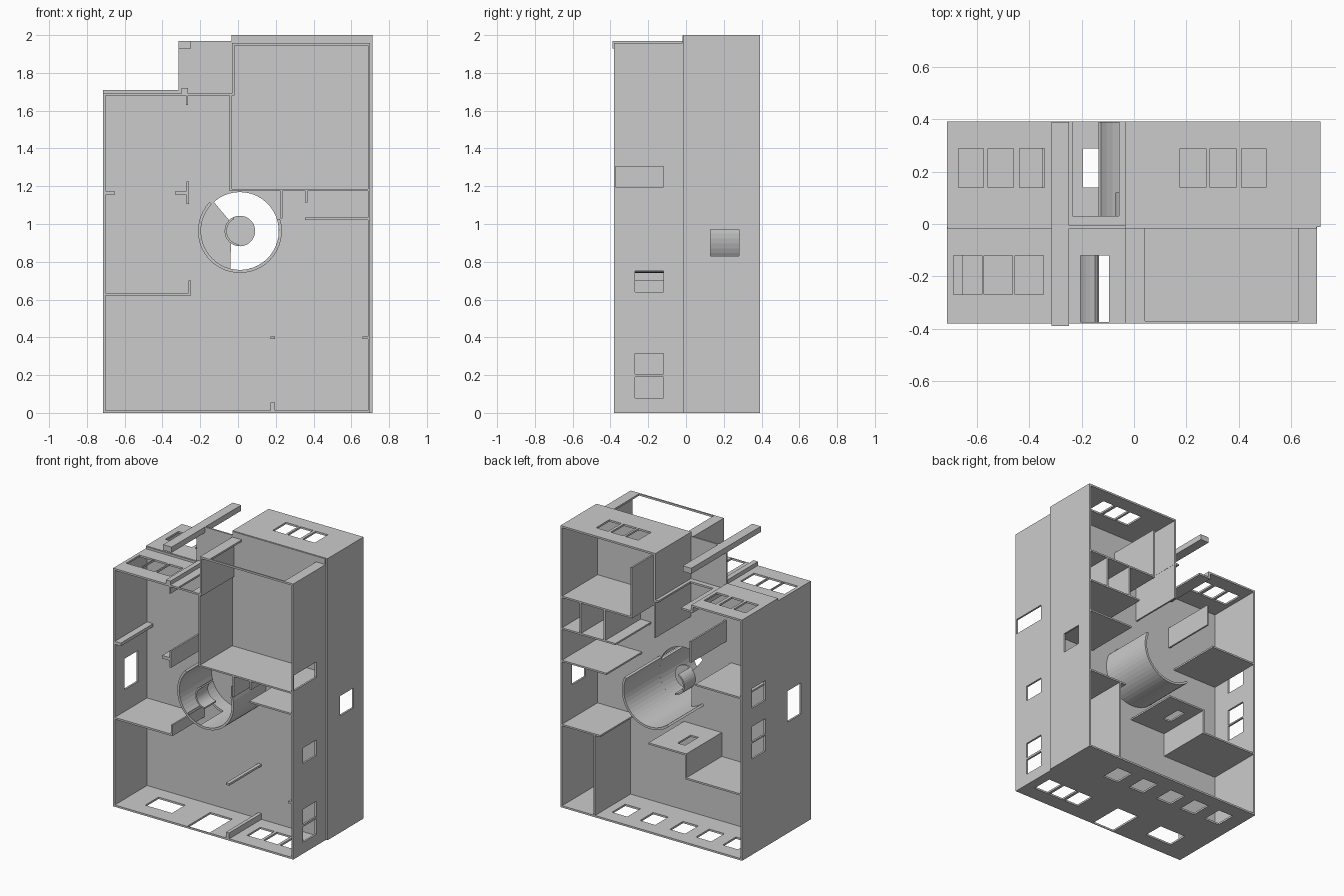
import bpy, bmesh
from math import cos, sin, radians

if "Cube" in bpy.data.objects:
    bpy.data.objects.remove(bpy.data.objects["Cube"])

T = 0.013                      # wall thickness
CX, CZ = 0.01, 0.963           # stair centre


def finish(bm, name):
    bmesh.ops.recalc_face_normals(bm, faces=bm.faces)
    me = bpy.data.meshes.new(name)
    bm.to_mesh(me)
    bm.free()
    ob = bpy.data.objects.new(name, me)
    bpy.context.collection.objects.link(ob)
    return ob


def boxes(name, items):
    """One object from (x0, x1, y0, y1, z0, z1) boxes."""
    bm = bmesh.new()
    for x0, x1, y0, y1, z0, z1 in items:
        vs = bmesh.ops.create_cube(bm, size=1)['verts']
        for v in vs:
            v.co = (x0 if v.co.x < 0 else x1, y0 if v.co.y < 0 else y1,
                    z0 if v.co.z < 0 else z1)
    return finish(bm, name)


def prism(name, pts, y0, y1):
    """Extrude an x-z outline along y."""
    bm = bmesh.new()
    a = [bm.verts.new((x, y0, z)) for x, z in pts]
    b = [bm.verts.new((x, y1, z)) for x, z in pts]
    bm.faces.new(a)
    bm.faces.new(b[::-1])
    for i in range(len(pts)):
        j = (i + 1) % len(pts)
        bm.faces.new((a[i], b[i], b[j], a[j]))
    return finish(bm, name)


def shell(name, pts, y0, y1):
    """Wall loop of thickness T inside a right-angled, anticlockwise outline."""
    n = len(pts)
    inner = []
    for i in range(n):
        (px, pz), (x, z), (qx, qz) = pts[i - 1], pts[i], pts[(i + 1) % n]
        sg = lambda v: (v > 1e-6) - (v < -1e-6)
        nx = -sg(z - pz) - sg(qz - z)
        nz = sg(x - px) + sg(qx - x)
        inner.append((x + T * nx, z + T * nz))
    bm = bmesh.new()
    L = [[bm.verts.new((x, y, z)) for x, z in p]
         for p, y in ((pts, y0), (pts, y1), (inner, y1), (inner, y0))]
    for k in range(4):
        for i in range(n):
            j = (i + 1) % n
            bm.faces.new((L[k][i], L[k][j], L[(k + 1) % 4][j], L[(k + 1) % 4][i]))
    return finish(bm, name)


def arc(r, a0, a1, n):
    return [(CX + r * cos(radians(a0 + (a1 - a0) * i / n)),
             CZ + r * sin(radians(a0 + (a1 - a0) * i / n))) for i in range(n + 1)]


def cut(ob, cutter):
    m = ob.modifiers.new('openings', 'BOOLEAN')
    m.operation = 'DIFFERENCE'
    m.solver = 'EXACT'
    m.object = cutter
    cutter.hide_render = True
    bpy.context.view_layer.objects.active = ob
    bpy.ops.object.modifier_apply(modifier=m.name)
    bpy.data.objects.remove(cutter)


# Floor slab between the storeys, with the stair opening
slab = prism('floor_slab', [(-.712, .003), (.698, .003), (.698, 1.997), (-.032, 1.997),
                            (-.032, 1.97), (-.315, 1.97), (-.315, 1.707), (-.712, 1.707)],
             -.018, -.006)
cut(slab, prism('stair_cutter', arc(.206, 132, -104, 28) + arc(.081, -126, 135, 20), -.1, .1))

# Front storey outer walls
F0, F1 = -.38, -.012
front = shell('front_outer_walls', [(-.715, 0), (.70, 0), (.70, 1.957), (-.032, 1.957),
                                    (-.032, 1.692), (-.715, 1.692)], F0, F1)
wy, dy = (-.27, -.12), (-.374, -.12)
c = [(a, b, *wy, -.05, .05) for a, b in ((-.54, -.33), (.26, .37), (.39, .50), (.52, .63))]
c += [(-.134, .04, *dy, -.05, .05), (-.205, -.095, *dy, 1.65, 1.72)]
c += [(a, b, *wy, 1.65, 1.72) for a, b in ((-.69, -.58), (-.573, -.465), (-.455, -.345))]
c += [(.65, .75, *wy, a, b) for a, b in ((.08, .19), (.205, .315), (.64, .75))]
c += [(.65, .75, *dy, 1.195, 1.305), (-.75, -.65, *wy, .79, 1.01),
      (.042, .627, -.370, .0, 1.92, 1.98)]
cut(front, boxes('front_cutter', c))

# Front storey inner walls and posts
boxes('front_inner_walls', [(a, b, F0, F1, d, e) for a, b, d, e in (
    (.172, .197, .01, .055), (.172, .197, .39, .405), (.66, .69, .39, .405),
    (-.704, -.25, .622, .635), (-.261, -.25, .635, .70),
    (-.33, -.272, 1.153, 1.175), (-.272, -.26, 1.105, 1.225), (-.704, -.655, 1.153, 1.175),
    (-.30, -.265, 1.69, 1.72), (-.276, -.265, 1.63, 1.69),
    (-.045, -.032, 1.174, 1.69), (-.032, .69, 1.174, 1.185),
    (.355, .368, 1.115, 1.174), (.355, .69, 1.022, 1.034), (.224, .235, 1.03, 1.174))])
boxes('porch_post', [(-.315, -.248, -.39, .39, 1.93, 1.97)])

# Curved stair walls and low core rails
ring = prism('front_stair_wall', arc(.222, 136, 377, 32) + arc(.206, 377, 136, 32), F0, F1)
cut(ring, boxes('stair_door_cutter', [(-.134, -.03, -.374, -.12, .7, .9)]))
rail = arc(.081, 115, 265, 14) + arc(.07, 265, 115, 14)
prism('front_stair_core', rail, F0, -.25)
prism('back_stair_core', rail, -.012, .12)
prism('back_stair_wall', arc(.222, 229, 385, 22) + arc(.206, 385, 229, 22), -.012, .39)

# Back storey outer walls
B0, B1 = -.012, .392
back = shell('back_outer_walls', [(-.715, 0), (.712, 0), (.712, 2), (-.034, 2),
                                  (-.034, 1.67), (-.315, 1.67), (-.315, 1.71), (-.715, 1.71)], B0, B1)
by = (.14, .288)
c = [(x - .06, x + .06, *by, -.05, .05) for x in (.32, .1, -.135, -.34, -.55)]
c += [(a, b, *by, 1.68, 1.75) for a, b in ((-.67, -.575), (-.557, -.46), (-.437, -.342))]
c += [(a, b, *by, 1.95, 2.05) for a, b in ((.175, .275), (.29, .39), (.41, .505))]
c += [(.65, .75, .13, .28, .83, .97), (-.235, -.057, .03, .5, 1.6, 1.69)]
c += [(-.75, -.65, .13, .28, a, b) for a, b in ((1.04, 1.18), (.80, .91), (.68, .79))]
cut(back, boxes('back_cutter', c))

# Back storey inner walls
inner = boxes('back_inner_walls', [(a, b, B0, B1, d, e) for a, b, d, e in (
    (.44, .453, .01, .58), (.40, .70, .58, .592), (.35, .70, 1.035, 1.047),
    (.28, .70, 1.265, 1.277), (.15, .70, 1.49, 1.502), (.55, .562, 1.277, 1.49),
    (.36, .372, 1.277, 1.49), (.15, .162, 1.502, 1.85), (-.034, -.022, 1.4, 1.67),
    (-.705, -.265, .46, .472), (-.277, -.265, .472, .63),
    (-.705, -.35, 1.145, 1.157), (-.315, -.303, 1.30, 1.45))])
hall = boxes('back_hall_wall', [(-.277, .02, B0, B1, .63, .642)])
cut(hall, boxes('hall_window_cutter', [(-.195, -.135, *by, .6, .7)]))
